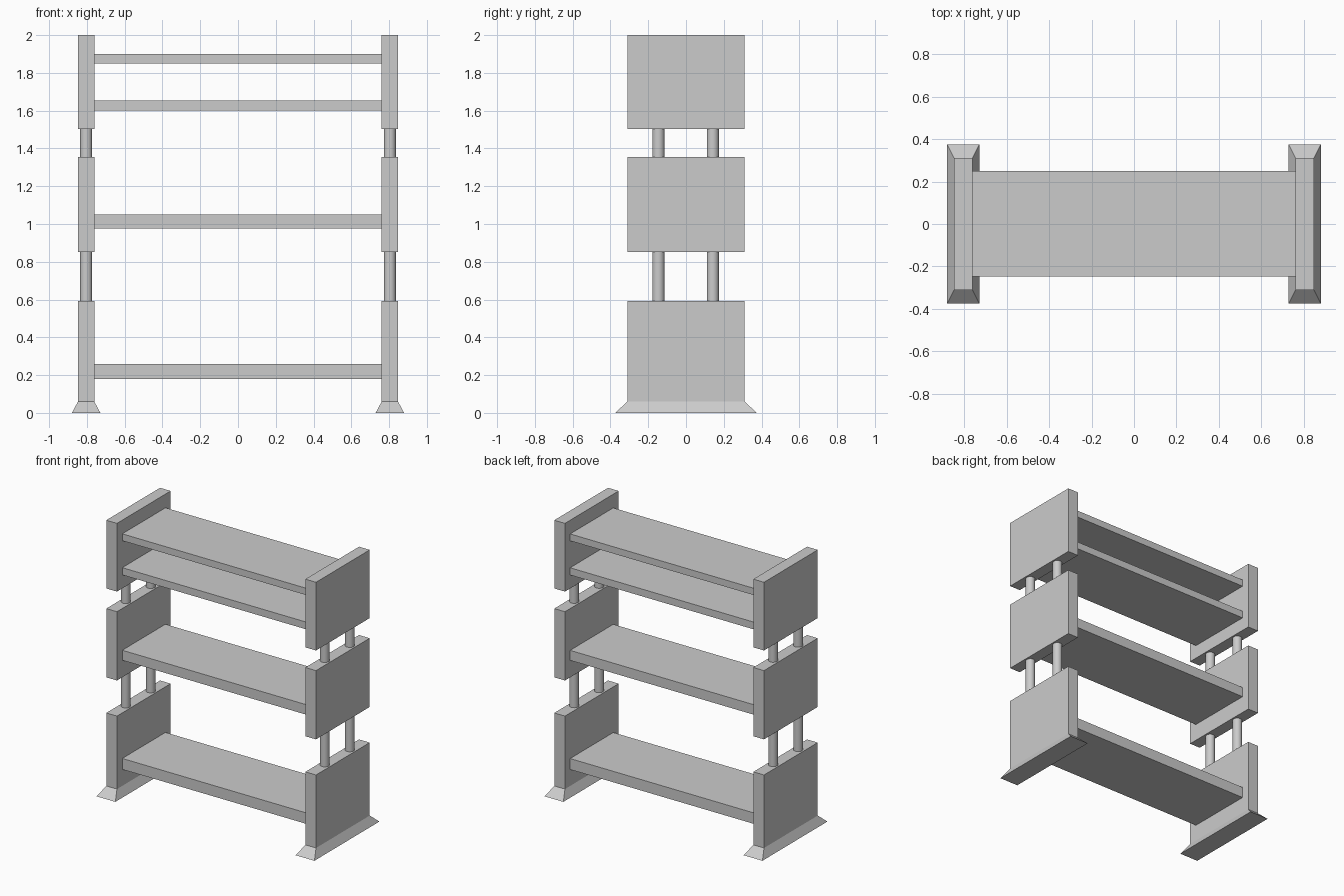
import bpy, bmesh
from mathutils import Vector

if "Cube" in bpy.data.objects:
    bpy.data.objects.remove(bpy.data.objects["Cube"])

PANEL_X, PANEL_HALF, PANEL_Y = 0.804, 0.043, 0.31


def finish(bm, name):
    mesh = bpy.data.meshes.new(name)
    bm.to_mesh(mesh)
    bm.free()
    obj = bpy.data.objects.new(name, mesh)
    bpy.context.collection.objects.link(obj)
    return obj


def box(name, x, y, z, flare=0.0):
    """Box from (min, max) ranges; flare widens the bottom face."""
    bm = bmesh.new()
    bmesh.ops.create_cube(bm, size=1)
    for v in bm.verts:
        low = v.co.z < 0
        sx, sy = (1 if v.co.x > 0 else -1), (1 if v.co.y > 0 else -1)
        f = flare if low else 0
        v.co = Vector((x[sx > 0] + sx * f * 0.5, y[sy > 0] + sy * f, z[not low]))
    return finish(bm, name)


def post(name, x, y, z):
    bm = bmesh.new()
    bmesh.ops.create_cone(bm, cap_ends=True, segments=32, radius1=0.032,
                          radius2=0.032, depth=z[1] - z[0])
    bmesh.ops.translate(bm, verts=bm.verts, vec=(x, y, sum(z) / 2))
    obj = finish(bm, name)
    for p in obj.data.polygons:
        p.use_smooth = len(p.vertices) == 4


# Shelves
for name, z in (("bottom", (0.18, 0.26)), ("middle", (0.977, 1.05)),
                ("upper", (1.60, 1.653)), ("top", (1.85, 1.90))):
    box(name + "_shelf", (-0.762, 0.762), (-0.248, 0.25), z)

# Side panels, flared feet and connecting posts
for side, s in (("left", -1), ("right", 1)):
    cx = s * PANEL_X
    xr = (cx - PANEL_HALF, cx + PANEL_HALF)
    yr = (-PANEL_Y, PANEL_Y)
    for level, z in (("lower", (0.06, 0.593)), ("middle", (0.853, 1.355)),
                     ("upper", (1.502, 2.0))):
        box(f"{side}_{level}_panel", xr, yr, z)
    box(side + "_foot", xr, yr, (0, 0.06), flare=0.065)
    for level, z in (("lower", (0.593, 0.853)), ("upper", (1.355, 1.502))):
        for end, y in (("front", -0.146), ("back", 0.142)):
            post(f"{side}_{level}_{end}_post", cx, y, z)
